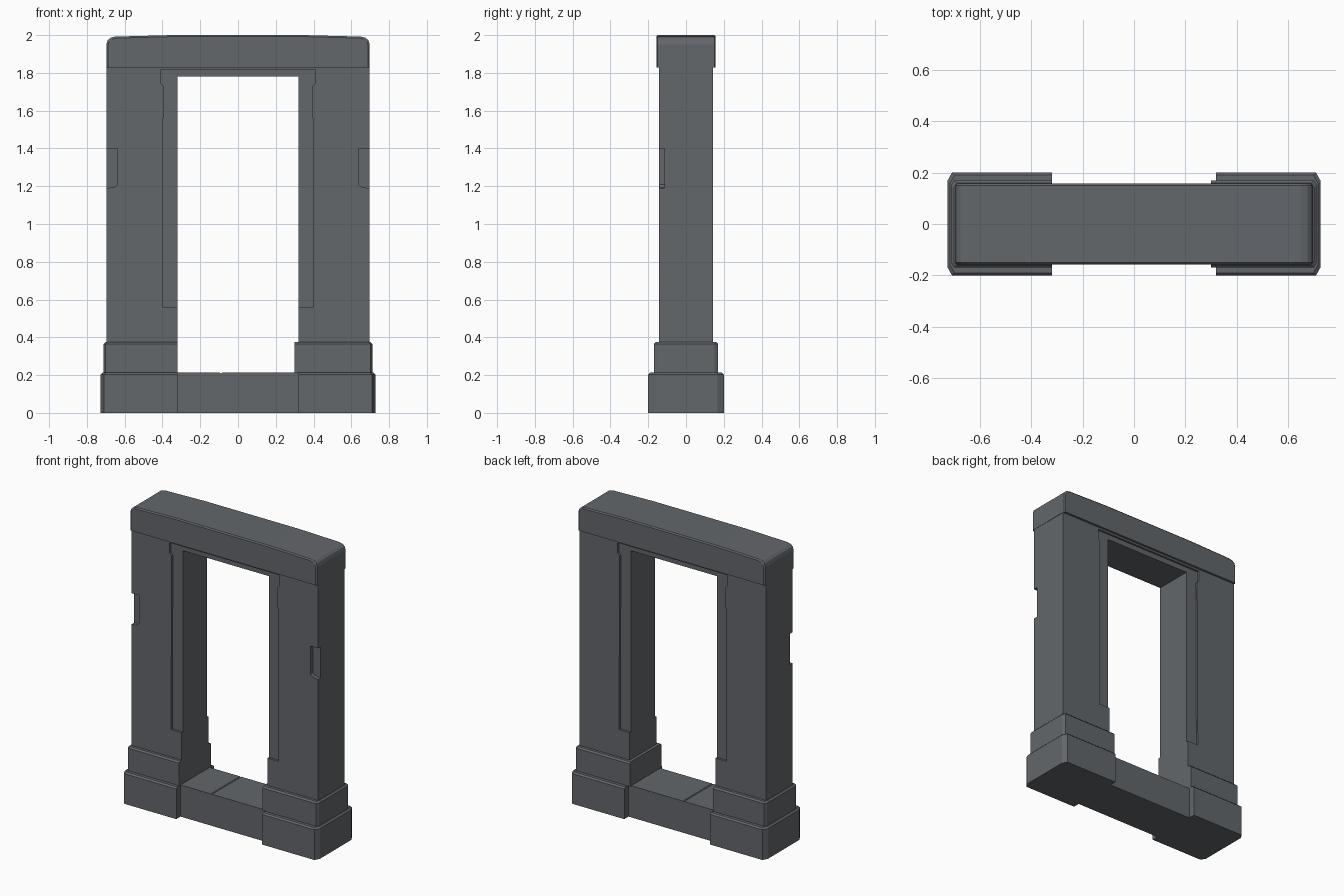
import bpy, bmesh

if "Cube" in bpy.data.objects:
    bpy.data.objects.remove(bpy.data.objects["Cube"])

stone = bpy.data.materials.new("dark grey stone")
stone.diffuse_color = (0.125, 0.135, 0.147, 1)
stone.use_nodes = True
stone.node_tree.nodes["Principled BSDF"].inputs["Base Color"].default_value = stone.diffuse_color


def finish(name, bm):
    bmesh.ops.recalc_face_normals(bm, faces=bm.faces)
    me = bpy.data.meshes.new(name)
    bm.to_mesh(me)
    bm.free()
    me.materials.append(stone)
    ob = bpy.data.objects.new(name, me)
    bpy.context.collection.objects.link(ob)
    return ob


def loft(name, rings):
    """Skin a stack of equal-length rings and cap both ends."""
    bm = bmesh.new()
    rows = [[bm.verts.new(p) for p in r] for r in rings]
    n = len(rows[0])
    for a, b in zip(rows, rows[1:]):
        for i in range(n):
            j = (i + 1) % n
            bm.faces.new((a[i], a[j], b[j], b[i]))
    bm.faces.new(rows[0])
    bm.faces.new(rows[-1])
    return finish(name, bm)


def slab(name, pts, y0, y1):
    """Front (x, z) profile extruded along y."""
    return loft(name, [[(x, y, z) for x, z in pts] for y in (y0, y1)])


def cut(target, cutters):
    for c in cutters:
        m = target.modifiers.new("cut", 'BOOLEAN')
        m.operation, m.object, m.solver = 'DIFFERENCE', c, 'EXACT'
    bpy.context.view_layer.update()
    dg = bpy.context.evaluated_depsgraph_get()
    me = bpy.data.meshes.new_from_object(target.evaluated_get(dg))
    target.modifiers.clear()
    target.data = me
    for c in cutters:
        bpy.data.objects.remove(c)


# Door frame: two jambs and the head under the lintel
frame = slab("door_frame", [(-.695, .37), (-.32, .37), (-.32, 1.78), (.32, 1.78),
                            (.32, .37), (.695, .37), (.695, 1.83), (-.695, 1.83)],
             -.142, .142)

# Shallow rebates round the opening (both faces) and corner notches (front)
cutters = []
half = [(.31, .56), (.40, .56), (.395, 1.73), (.41, 1.745), (.41, 1.815)]
rebate = half + [(-x, z) for x, z in half[::-1]]
for y0, y1 in ((-.2, -.128), (.128, .2)):
    cutters.append(slab("rebate_cutter", rebate, y0, y1))
for s in (-1, 1):
    cutters.append(slab("notch_cutter", [(s * .8, 1.175), (s * .655, 1.195), (s * .638, 1.21),
                                         (s * .638, 1.40), (s * .8, 1.40)], -.2, -.113))
cut(frame, cutters)

# Lintel with rounded ends, a slight crown and a chamfered rim
side = [(.697, 1.828), (.697, 1.95), (.69, 1.973), (.675, 1.986), (.65, 1.992), (.35, 2.0)]
prof = side + [(-x, z) for x, z in side[::-1]]


def shrink(d):
    return [(x * (1 - d / .7), z - d if z > 1.9 else z) for x, z in prof]


loft("lintel", [[(x, y, z) for x, z in shrink(d)]
                for y, d in ((-.157, .008), (-.15, 0), (.15, 0), (.157, .008))])


def plinth(name, s, xi, xo, yo, z0, z1, ch):
    """Block with chamfered outer corners and bevelled top rim."""
    def ring(z, d):
        o, w = xo - d, yo - d
        return [(s * xi, -w, z), (s * (o - ch), -w, z), (s * o, -w + ch * 1.8, z),
                (s * o, w - ch * 1.8, z), (s * (o - ch), w, z), (s * xi, w, z)]
    loft(name, [ring(z0, 0), ring(z1 - .01, 0), ring(z1, .01)])


# Stepped plinths; the right upper one projects into the opening
for s, label, xi in ((-1, "left", .32), (1, "right", .30)):
    plinth(label + "_lower_plinth", s, .32, .727, .20, 0, .213, .018)
    plinth(label + "_upper_plinth", s, xi, .711, .17, .213, .375, .01)

# Threshold in two blocks with a small joint groove
g = .005
slab("left_threshold", [(-.32, 0), (-.09, 0), (-.09, .213 - g), (-.09 - g, .213), (-.32, .213)],
     -.155, .155)
slab("right_threshold", [(-.09, 0), (.32, 0), (.32, .213), (-.09 + g, .213), (-.09, .213 - g)],
     -.155, .155)
